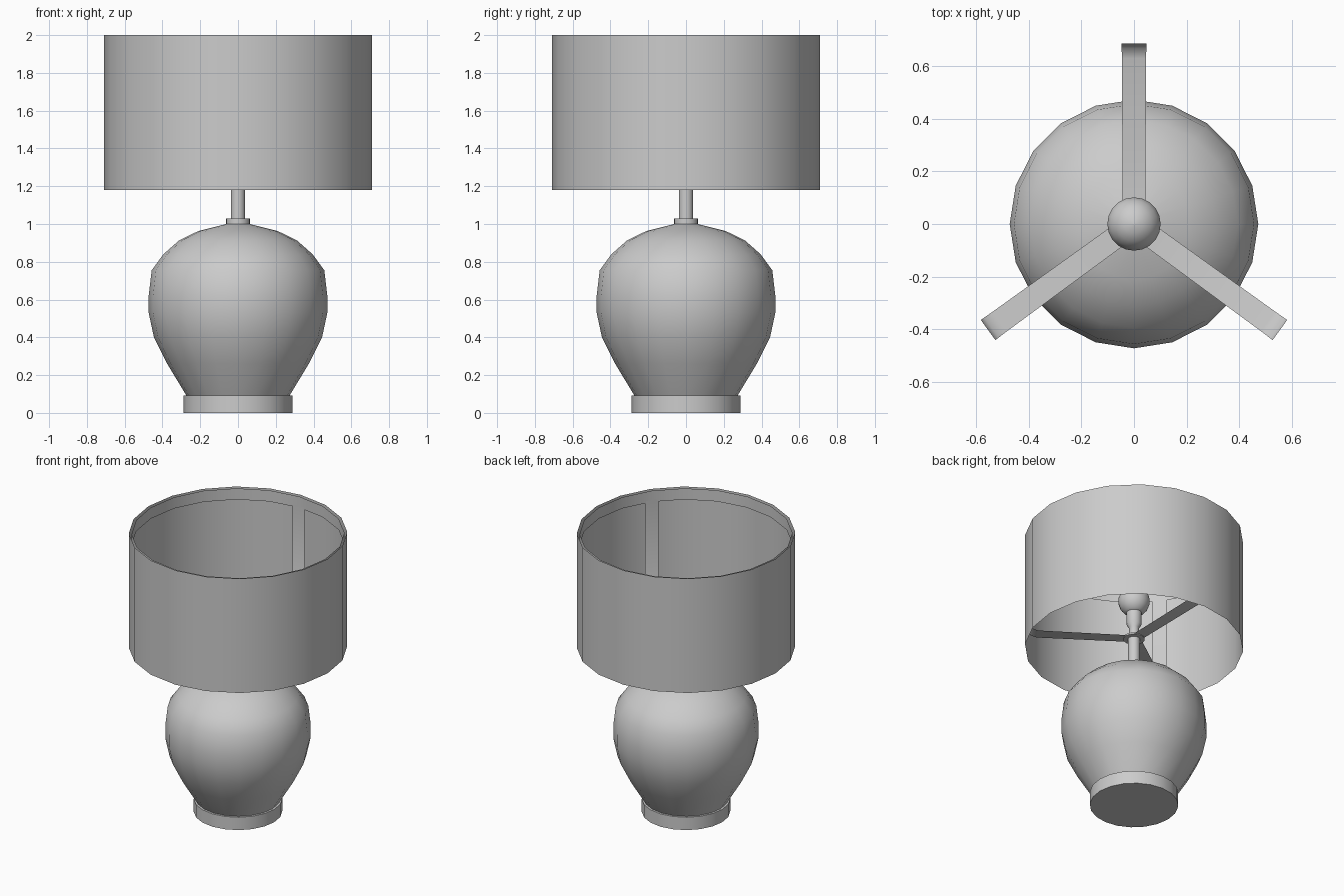
import bpy, math
from mathutils import Matrix

if "Cube" in bpy.data.objects:
    bpy.data.objects.remove(bpy.data.objects["Cube"])

SIDES = 20


def make(name, verts, faces, angle=40):
    me = bpy.data.meshes.new(name)
    me.from_pydata(verts, [], faces)
    me.update()
    ob = bpy.data.objects.new(name, me)
    bpy.context.collection.objects.link(ob)
    bpy.ops.object.select_all(action='DESELECT')
    ob.select_set(True)
    bpy.context.view_layer.objects.active = ob
    bpy.ops.object.shade_smooth_by_angle(angle=math.radians(angle))
    return ob


def lathe(name, profile, n=SIDES, cap_bottom=False, cap_top=False, angle=40):
    """Spin (radius, z) points, bottom to top, around the z axis."""
    verts = [(r * math.cos(2 * math.pi * i / n), r * math.sin(2 * math.pi * i / n), z)
             for r, z in profile for i in range(n)]
    faces = [(j * n + i, j * n + (i + 1) % n, (j + 1) * n + (i + 1) % n, (j + 1) * n + i)
             for j in range(len(profile) - 1) for i in range(n)]
    if cap_bottom:
        faces.append(tuple(range(n - 1, -1, -1)))
    if cap_top:
        k = (len(profile) - 1) * n
        faces.append(tuple(range(k, k + n)))
    return make(name, verts, faces, angle)


# Foot and vase-shaped body
lathe("base_foot", [(.288, 0), (.288, .092), (.26, .092)], cap_bottom=True)
lathe("lamp_body", [(.272, .09), (.375, .26), (.445, .40), (.473, .53), (.473, .62),
                    (.457, .755), (.395, .84), (.312, .913), (.21, .963), (.06, 1.0)], angle=60)

# Collar and stem
lathe("neck_collar", [(.063, .995), (.063, 1.028), (.038, 1.028)])
lathe("stem", [(.038, 1.02), (.038, 1.27)], cap_top=True)

# Socket and round bulb
lathe("bulb_socket", [(.032, 1.26), (.032, 1.33), (.048, 1.355), (.05, 1.45)], cap_top=True)
bulb = [(.103 * math.sin(math.radians(a)), 1.53 - .103 * math.cos(math.radians(a)))
        for a in range(20, 180, 20)] + [(.002, 1.633)]
lathe("bulb", bulb, cap_bottom=True, cap_top=True, angle=60)

# Shade with thin wire-frame ring inside its top
lathe("lamp_shade", [(.71, 1.18), (.71, 2.0)])
lathe("shade_top_ring", [(.692, 1.915), (.692, 1.995)])

# Hub and three bent arms carrying the shade
lathe("arm_hub", [(.04, 1.245), (.07, 1.245), (.07, 1.257), (.04, 1.257)])
path = [(.05, 1.25, .043), (.63, 1.26, .046), (.67, 1.275, .047), (.686, 1.31, .047), (.686, 1.93, .047)]
for k, deg in enumerate((90, 216, 324)):
    rot = Matrix.Rotation(math.radians(deg), 4, 'Z')
    verts = [(r, s * w, z) for r, z, w in path for s in (-1, 1)]
    faces = [(2 * i, 2 * i + 2, 2 * i + 3, 2 * i + 1) for i in range(len(path) - 1)]
    arm = make(f"shade_arm_{k + 1}", verts, faces, 60)
    arm.data.transform(rot)
